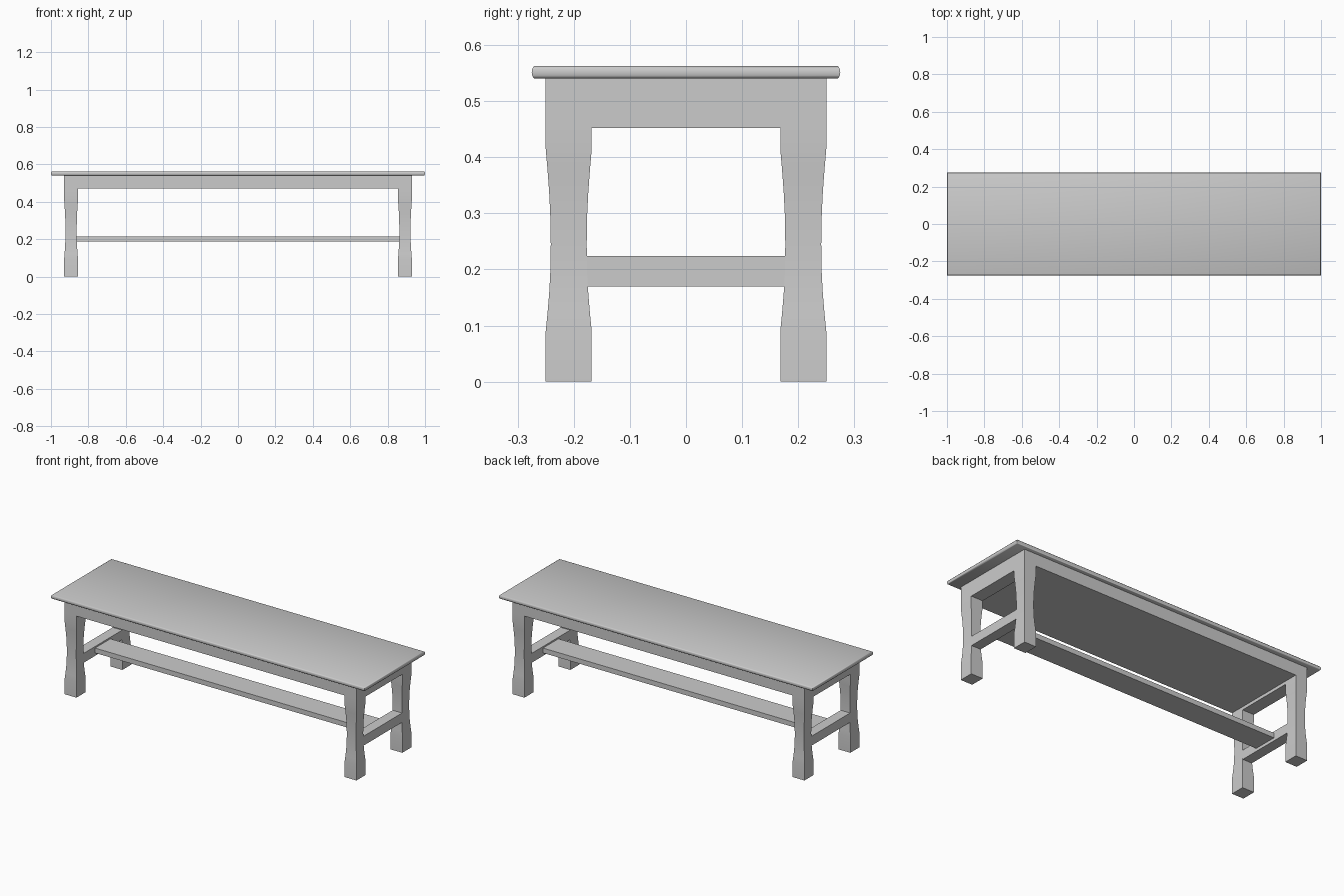
import bpy, bmesh, math

cube = bpy.data.objects.get("Cube")
if cube:
    bpy.data.objects.remove(cube, do_unlink=True)

grey = bpy.data.materials.new("plain_grey")
grey.use_nodes = True
colour = (0.6, 0.6, 0.6, 1)
grey.diffuse_color = colour
grey.node_tree.nodes["Principled BSDF"].inputs["Base Color"].default_value = colour


def stack(name, centre, rings):
    """Loft rectangular rings (half x, half y, z) into a closed solid."""
    bm = bmesh.new()
    cx, cy = centre
    loops = [[bm.verts.new((cx + sx * hx, cy + sy * hy, z))
              for sx, sy in ((-1, -1), (1, -1), (1, 1), (-1, 1))]
             for hx, hy, z in rings]
    bm.faces.new(loops[0][::-1])
    bm.faces.new(loops[-1])
    for a, b in zip(loops, loops[1:]):
        for i in range(4):
            j = (i + 1) % 4
            bm.faces.new((a[i], a[j], b[j], b[i]))
    mesh = bpy.data.meshes.new(name)
    bm.to_mesh(mesh)
    bm.free()
    obj = bpy.data.objects.new(name, mesh)
    bpy.context.collection.objects.link(obj)
    mesh.materials.append(grey)
    bpy.ops.object.select_all(action='DESELECT')
    obj.select_set(True)
    bpy.context.view_layer.objects.active = obj
    bpy.ops.object.shade_smooth_by_angle(angle=math.radians(40))
    return obj


def box(name, centre, hx, hy, z0, z1):
    return stack(name, centre, [(hx, hy, z0), (hx, hy, z1)])


# Seat board with a rounded edge all round
angles = [math.radians(a) for a in range(-90, 91, 30)]
stack("seat_board", (0, 0),
      [(0.994 + 0.006 * math.cos(a), 0.269 + 0.006 * math.cos(a),
        0.5515 + 0.0115 * math.sin(a)) for a in angles])

# Solid frame under the seat
box("seat_frame", (0, 0), 0.93, 0.25, 0.47, 0.54)

# Legs with a slim waist
waist = [(0, 0), (0.09, 0), (0.12, 0.003), (0.155, 0.006), (0.19, 0.008),
         (0.245, 0.009), (0.30, 0.008), (0.34, 0.006), (0.38, 0.003),
         (0.415, 0), (0.47, 0)]
for sx, side in ((-1, "right"), (1, "left")):
    for sy, end in ((-1, "front"), (1, "back")):
        stack(f"{end}_{side}_leg", (sx * 0.8925, sy * 0.209),
              [(0.0375 - d * 0.85, 0.041 - d, z) for z, d in waist])
    # End rails between each pair of legs
    box(f"{side}_apron", (sx * 0.8925, 0), 0.0375, 0.17, 0.452, 0.47)
    box(f"{side}_stretcher", (sx * 0.8925, 0), 0.03, 0.18, 0.17, 0.224)

# Long flat plank joining the two stretchers
box("long_stretcher", (0, 0), 0.865, 0.07, 0.187, 0.215)
